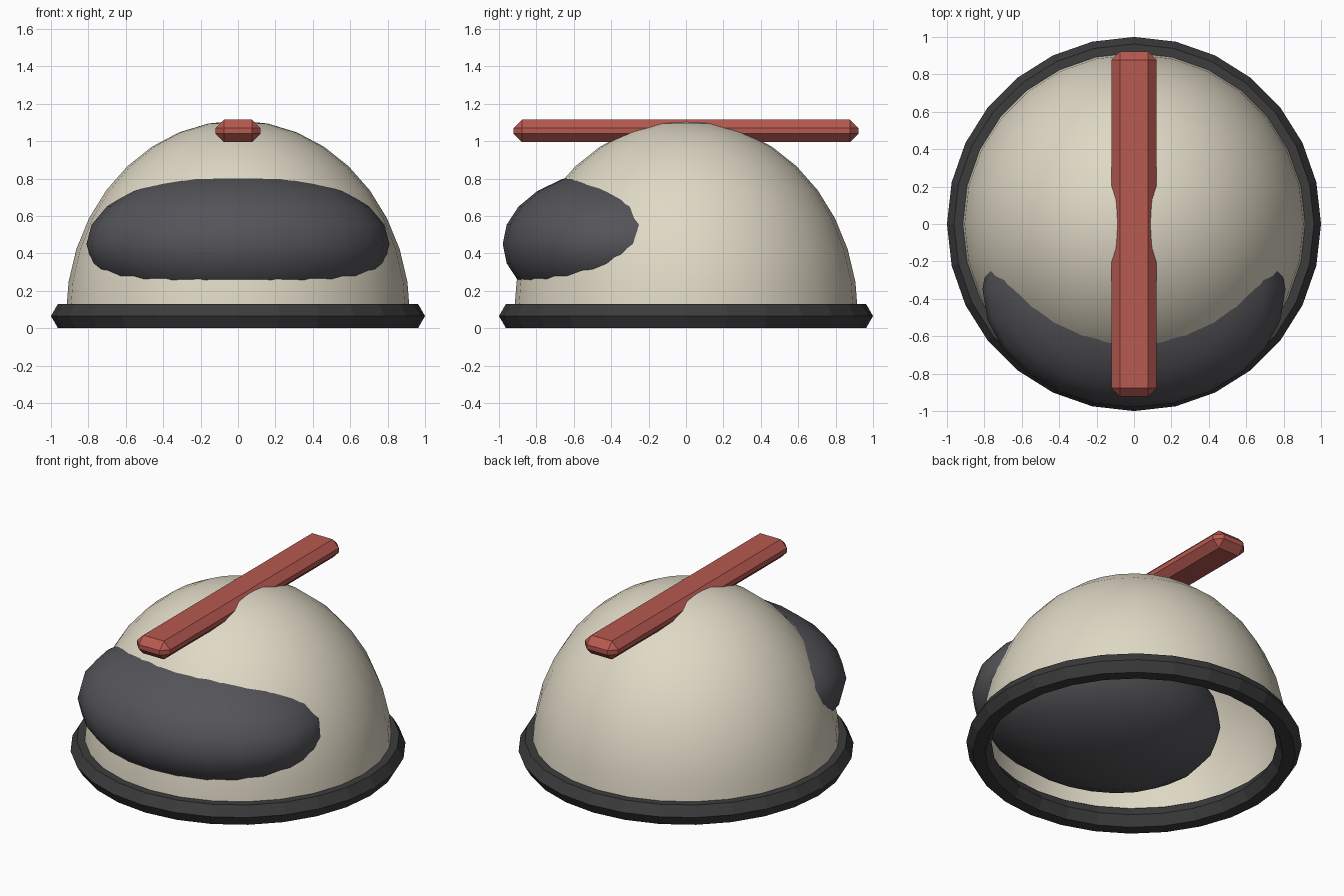
import bpy, math, bmesh
from mathutils import Matrix

if "Cube" in bpy.data.objects:
    bpy.data.objects.remove(bpy.data.objects["Cube"])


def finish(obj, name, color, smooth=None):
    obj.name = name
    mat = bpy.data.materials.new(name + "_paint")
    mat.diffuse_color = (*color, 1)
    mat.use_nodes = True
    mat.node_tree.nodes["Principled BSDF"].inputs["Base Color"].default_value = mat.diffuse_color
    obj.data.materials.append(mat)
    if smooth is not None:
        bpy.ops.object.shade_smooth_by_angle(angle=math.radians(smooth))
    return obj


def ellipsoid(segments, rings, center, radii):
    bpy.ops.mesh.primitive_uv_sphere_add(segments=segments, ring_count=rings, radius=1)
    obj = bpy.context.object
    obj.data.transform(Matrix.Translation(center) @ Matrix.Diagonal((*radii, 1)))
    return obj


# Open dome shell: upper half of a slightly tall sphere
dome = ellipsoid(28, 18, (0, 0, 0.065), (0.92, 0.92, 1.045))
bm = bmesh.new()
bm.from_mesh(dome.data)
bmesh.ops.delete(bm, geom=[v for v in bm.verts if v.co.z < 0.06], context='VERTS')
bm.to_mesh(dome.data)
bm.free()
finish(dome, "helmet_dome", (0.74, 0.69, 0.56), 40)

# Visor: flattened ellipsoid pushing out through the front of the dome
visor = ellipsoid(24, 12, (0, -0.35, 0.45), (0.81, 0.63, 0.40))
finish(visor, "visor", (0.09, 0.09, 0.10), 40)

# Faceted rim ring with a six-sided section
bpy.ops.mesh.primitive_torus_add(major_segments=28, minor_segments=6,
                                 major_radius=0.925, minor_radius=0.075,
                                 location=(0, 0, 0.065))
finish(bpy.context.object, "rim", (0.045, 0.045, 0.045))

# Straight crest bar with chamfered edges
bpy.ops.mesh.primitive_cube_add(size=1)
crest = bpy.context.object
crest.data.transform(Matrix.Translation((0, 0, 1.055)) @ Matrix.Diagonal((0.24, 1.845, 0.12, 1)))
bevel = crest.modifiers.new("chamfer", 'BEVEL')
bevel.width = 0.045
bevel.segments = 1
finish(crest, "crest", (0.47, 0.10, 0.08))
